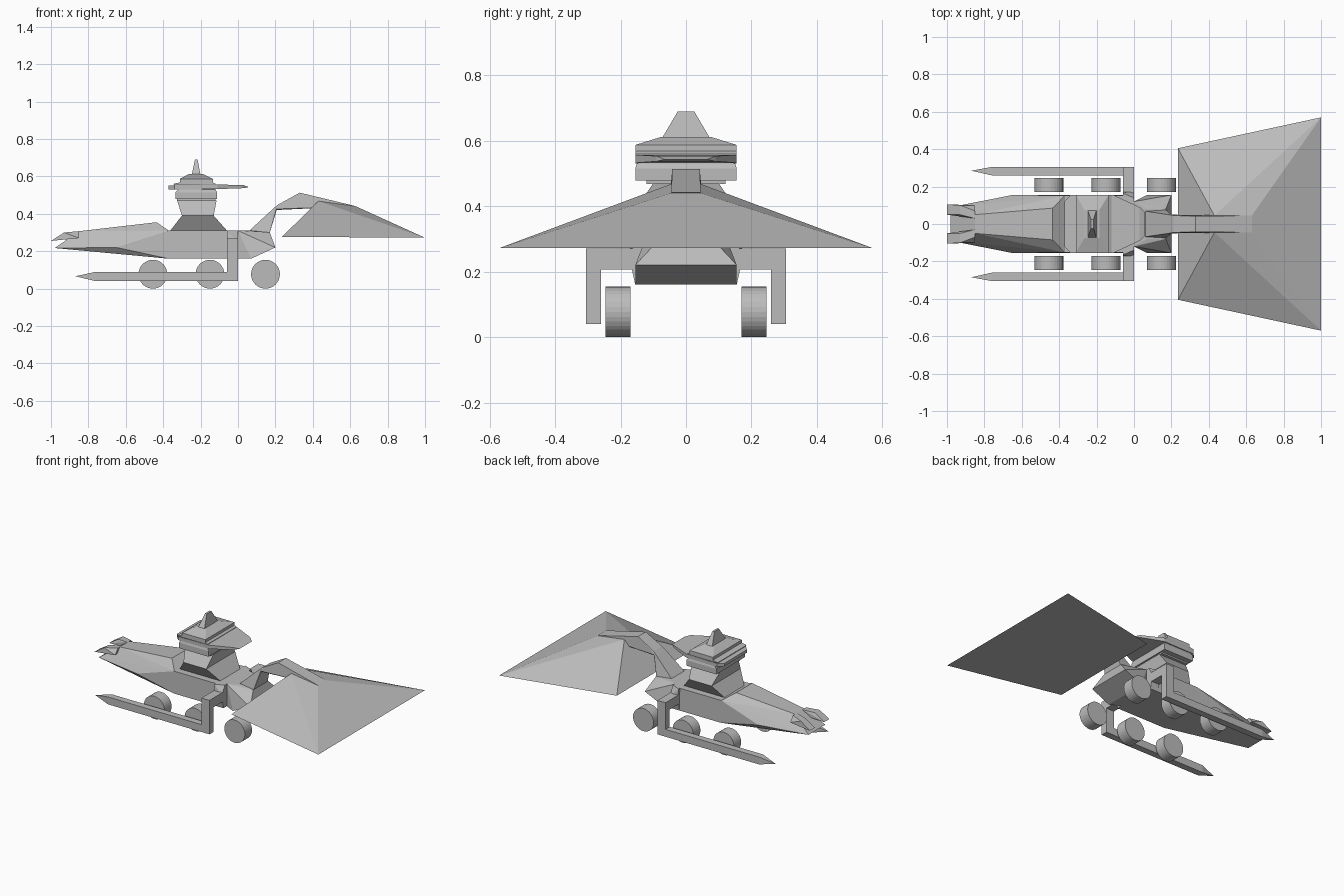
import bpy, bmesh, math

if "Cube" in bpy.data.objects:
    bpy.data.objects.remove(bpy.data.objects["Cube"])

grey = bpy.data.materials.new("plain grey")
grey.diffuse_color = (0.5, 0.5, 0.5, 1)
grey.use_nodes = True
grey.node_tree.nodes["Principled BSDF"].inputs["Base Color"].default_value = grey.diffuse_color


def finish(name, bm):
    bmesh.ops.recalc_face_normals(bm, faces=bm.faces)
    me = bpy.data.meshes.new(name)
    bm.to_mesh(me)
    bm.free()
    me.materials.append(grey)
    ob = bpy.data.objects.new(name, me)
    bpy.context.collection.objects.link(ob)
    return ob


def solid(name, pts, both=True):
    """Convex block around points; both=True adds the points mirrored in y."""
    bm = bmesh.new()
    for x, y, z in pts:
        bm.verts.new((x, y, z))
        if both:
            bm.verts.new((x, -y, z))
    res = bmesh.ops.convex_hull(bm, input=bm.verts)
    junk = {v for v in res["geom_interior"] + res["geom_unused"]
            if isinstance(v, bmesh.types.BMVert) and v.is_valid}
    bmesh.ops.delete(bm, geom=list(junk), context='VERTS')
    bmesh.ops.dissolve_limit(bm, angle_limit=0.01, verts=bm.verts, edges=bm.edges)
    return finish(name, bm)


def pair(name, pts):
    """One block on each side of the body."""
    solid(name + "_left", pts, False)
    solid(name + "_right", [(x, -y, z) for x, y, z in pts], False)


def box(x0, x1, y0, y1, z0, z1):
    return [(x, y, z) for x in (x0, x1) for y in (y0, y1) for z in (z0, z1)]


def stack(name, rings):
    """Rectangular rings (z, x0, x1, half width) joined upwards."""
    bm = bmesh.new()
    loops = [[bm.verts.new(p) for p in
              ((a, -w, z), (b, -w, z), (b, w, z), (a, w, z))]
             for z, a, b, w in rings]
    bm.faces.new(loops[0])
    bm.faces.new(loops[-1])
    for lo, hi in zip(loops, loops[1:]):
        for i in range(4):
            j = (i + 1) % 4
            bm.faces.new((lo[i], lo[j], hi[j], hi[i]))
    return finish(name, bm)


# nose hull with sloped sides
solid("front_hull", [(-.98, .09, .217), (-.65, .155, .22), (-.37, .155, .16),
                     (-.85, .05, .307), (-.435, .085, .355), (-.37, .152, .31)])
pair("nose_prong", [(-1, .105, .255), (-1, .05, .255), (-.93, .1, .30),
                    (-.93, .05, .30), (-.85, .07, .307), (-.85, .03, .307),
                    (-.85, .1, .27), (-.85, .03, .27)])

# middle and rear body
solid("middle_hull", [(-.37, .155, .16), (-.37, .152, .31), (-.06, .155, .16),
                      (-.06, .152, .31)])
solid("shoulder", [(-.06, .155, .16), (0, .155, .16), (-.06, .175, .25),
                   (0, .175, .25), (-.06, .165, .31), (0, .14, .31)])
solid("rear_hull", [(0, .12, .16), (0, .12, .31), (.07, .155, .16),
                    (.2, .155, .22), (.17, .08, .30), (.07, .08, .31)])

# tail boom and wing
solid("boom_neck", [(.05, .07, .30), (.17, .075, .30), (.185, .05, .425),
                    (.21, .045, .43), (.21, .045, .447)])
solid("boom", [(.185, .05, .425), (.20, .045, .42), (.235, .045, .45),
               (.21, .045, .447), (.33, .042, .513), (.43, .045, .455),
               (.63, .045, .441)])
solid("tail_wing", [(1, .57, .272), (.235, .405, .277), (.43, .045, .468),
                    (.63, .045, .44)])

# tower base, neck and tiers
stack("tower_base", [(.30, -.37, -.05, .10), (.39, -.30, -.13, .155),
                     (.47, -.325, -.115, .10)])
stack("lower_tier", [(.468, -.325, -.12, .12), (.478, -.325, -.12, .12),
                     (.478, -.335, -.112, .155), (.515, -.335, -.112, .155),
                     (.53, -.32, -.12, .15), (.54, -.32, -.12, .12)])
solid("tower_disc", [(-.372, .12, .53), (-.372, .12, .55), (-.34, .155, .53),
                     (-.34, .155, .553), (-.11, .155, .532), (-.11, .155, .557),
                     (.03, .09, .537), (.03, .09, .553), (.058, .065, .543)])
stack("tower_cap", [(.55, -.34, -.12, .15), (.56, -.345, -.12, .155),
                    (.568, -.31, -.135, .155), (.587, -.31, -.135, .155),
                    (.612, -.265, -.185, .075)])
stack("spire", [(.605, -.248, -.2, .075), (.69, -.23, -.216, .025)])

# side arms, struts and skis
pair("side_arm", box(-.06, 0, .14, .305, .207, .27))
pair("strut", box(-.06, 0, .26, .305, .04, .27))
pair("ski", box(-.76, 0, .26, .305, .04, .09) + [(-.87, .285, .066)])

# wheels
for side, label in ((1, "left"), (-1, "right")):
    for i, x in enumerate((-.455, -.15, .147)):
        bm = bmesh.new()
        bmesh.ops.create_cone(bm, cap_ends=True, segments=32, radius1=.077,
                              radius2=.077, depth=.076)
        wheel = finish(f"wheel_{label}_{i + 1}", bm)
        wheel.rotation_euler = (math.pi / 2, 0, 0)
        wheel.location = (x, side * .208, .077)
